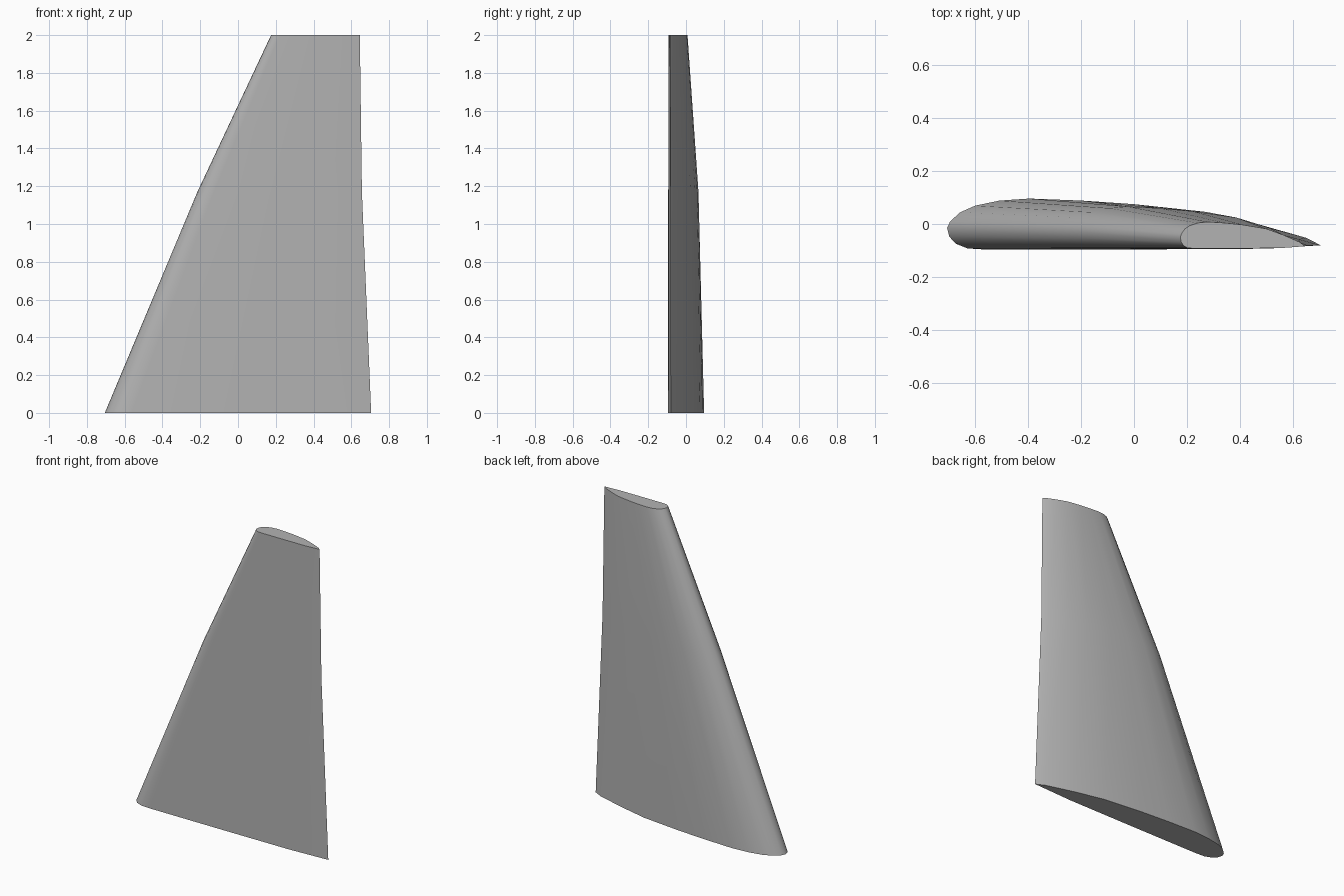
import bpy, bmesh

cube = bpy.data.objects.get("Cube")
if cube:
    bpy.data.objects.remove(cube, do_unlink=True)

# Flat-bottomed aerofoil: (chord fraction, thickness fraction), trailing edge over the top and back
AEROFOIL = [(1, .08), (.96, .23), (.83, .50), (.69, .74), (.5, .89), (.36, .96),
            (.22, 1), (.14, .96), (.075, .86), (.035, .73), (.008, .55), (0, .42),
            (.006, .25), (.024, .11), (.055, .02), (.1, 0), (.45, 0), (.8, .01)]

# Wing stations from root to tip: height, leading x, trailing x, lower y, upper y
STATIONS = [(0, -.705, .705, -.096, .096),
            (1.17, -.215, .656, -.094, .066),
            (2, .175, .645, -.092, .008)]

grey = bpy.data.materials.new("light_grey")
grey.use_nodes = True
colour = (.45, .45, .45, 1)
grey.diffuse_color = colour
grey.node_tree.nodes["Principled BSDF"].inputs["Base Color"].default_value = colour

# Loft the wing skin through the stations and cap both ends
bm = bmesh.new()
rings = []
for z, lead, trail, low, high in STATIONS:
    rings.append([bm.verts.new((lead + u * (trail - lead), low + v * (high - low), z))
                  for u, v in AEROFOIL])
count = len(AEROFOIL)
for lower, upper in zip(rings, rings[1:]):
    for i in range(count):
        j = (i + 1) % count
        bm.faces.new((lower[i], lower[j], upper[j], upper[i]))
bm.faces.new(rings[0])
bm.faces.new(rings[-1])
bmesh.ops.recalc_face_normals(bm, faces=bm.faces[:])

mesh = bpy.data.meshes.new("wing_panel")
bm.to_mesh(mesh)
bm.free()
mesh.materials.append(grey)
wing = bpy.data.objects.new("wing_panel", mesh)
bpy.context.collection.objects.link(wing)

# Smooth skin with crisp end caps and trailing edge
bpy.ops.object.select_all(action="DESELECT")
wing.select_set(True)
bpy.context.view_layer.objects.active = wing
bpy.ops.object.shade_smooth_by_angle(angle=.7)
